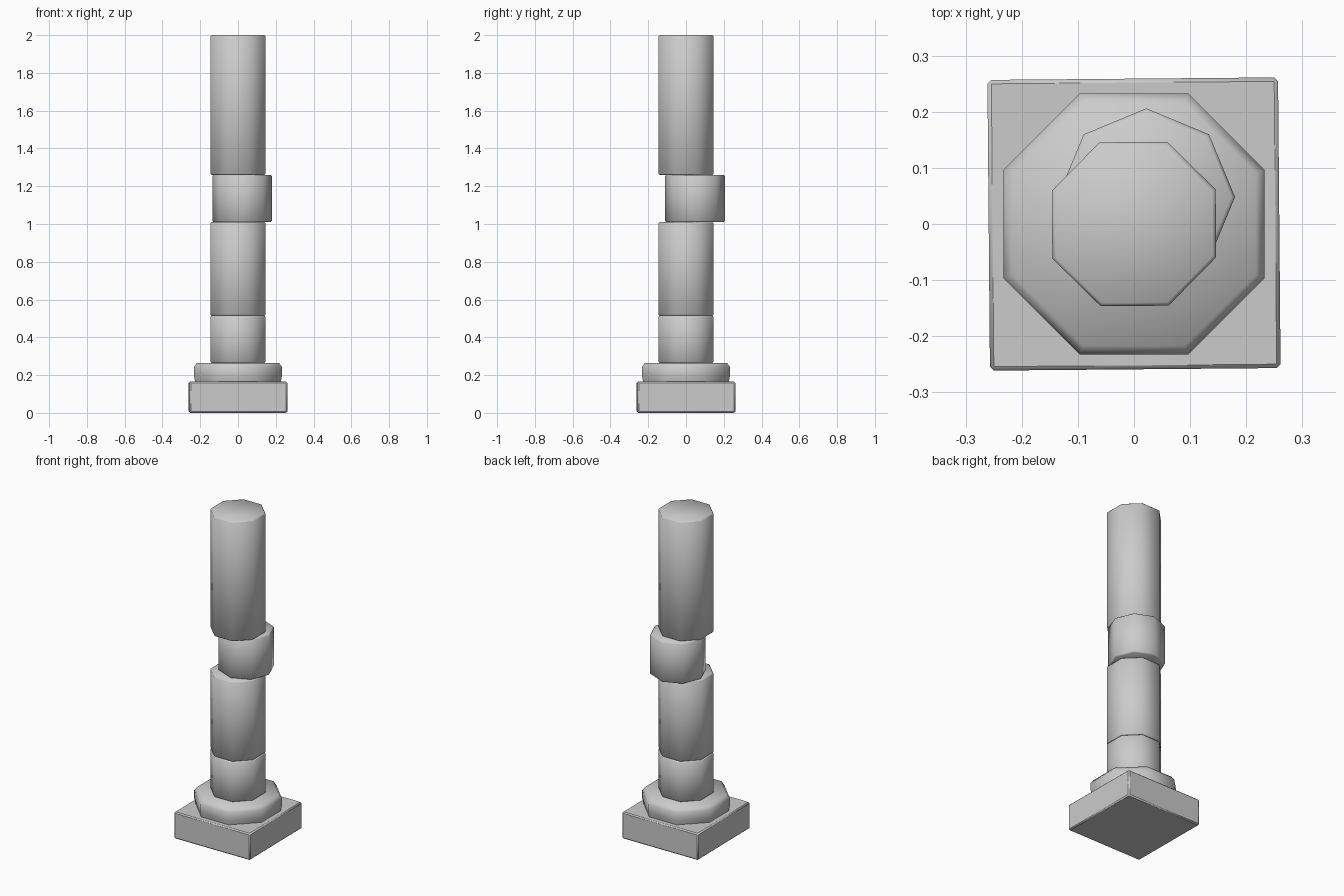
import bpy, bmesh
from math import cos, sin, pi, radians

if "Cube" in bpy.data.objects:
    bpy.data.objects.remove(bpy.data.objects["Cube"])


def prism(name, sides, profile, turn, centre=(0, 0), smooth=60):
    """Stack polygon rings from (apothem, z) pairs and cap both ends."""
    bm = bmesh.new()
    rings = []
    for apothem, z in profile:
        r = apothem / cos(pi / sides)
        rings.append([bm.verts.new((centre[0] + r * cos(turn + 2 * pi * i / sides),
                                    centre[1] + r * sin(turn + 2 * pi * i / sides), z))
                      for i in range(sides)])
    for low, high in zip(rings, rings[1:]):
        for i in range(sides):
            j = (i + 1) % sides
            bm.faces.new((low[i], low[j], high[j], high[i]))
    bm.faces.new(rings[0][::-1])
    bm.faces.new(rings[-1])
    mesh = bpy.data.meshes.new(name)
    bm.to_mesh(mesh)
    bm.free()
    obj = bpy.data.objects.new(name, mesh)
    bpy.context.collection.objects.link(obj)
    bpy.ops.object.select_all(action='DESELECT')
    obj.select_set(True)
    bpy.context.view_layer.objects.active = obj
    bpy.ops.object.shade_smooth_by_angle(angle=radians(smooth))
    return obj


def drum(name, z0, z1, turn, centre=(0, 0), apothem=0.146, c=0.006):
    """Octagonal column drum with chamfered rims."""
    return prism(name, 8, [(apothem - c, z0), (apothem, z0 + c),
                           (apothem, z1 - c), (apothem - c, z1)], turn, centre)


tilt = radians(0.5)
flat = pi / 8 + tilt

# Square plinth with softened edges
plinth = prism("plinth", 4, [(0.259, 0), (0.259, 0.165)], pi / 4 + tilt, smooth=30)
bevel = plinth.modifiers.new("edge_chamfer", 'BEVEL')
bevel.width = 0.007
bevel.segments = 1

# Octagonal base moulding
prism("base_moulding", 8, [(0.226, 0.163), (0.233, 0.195),
                           (0.233, 0.243), (0.217, 0.265)], pi / 8)

# Column drums, the third one knocked out of line
drum("lower_drum", 0.265, 0.515, flat)
drum("middle_drum", 0.515, 1.01, flat)
drum("shifted_drum", 1.01, 1.26, 0.0, (0.022, 0.048))
drum("upper_drum", 1.26, 2.0, flat)
